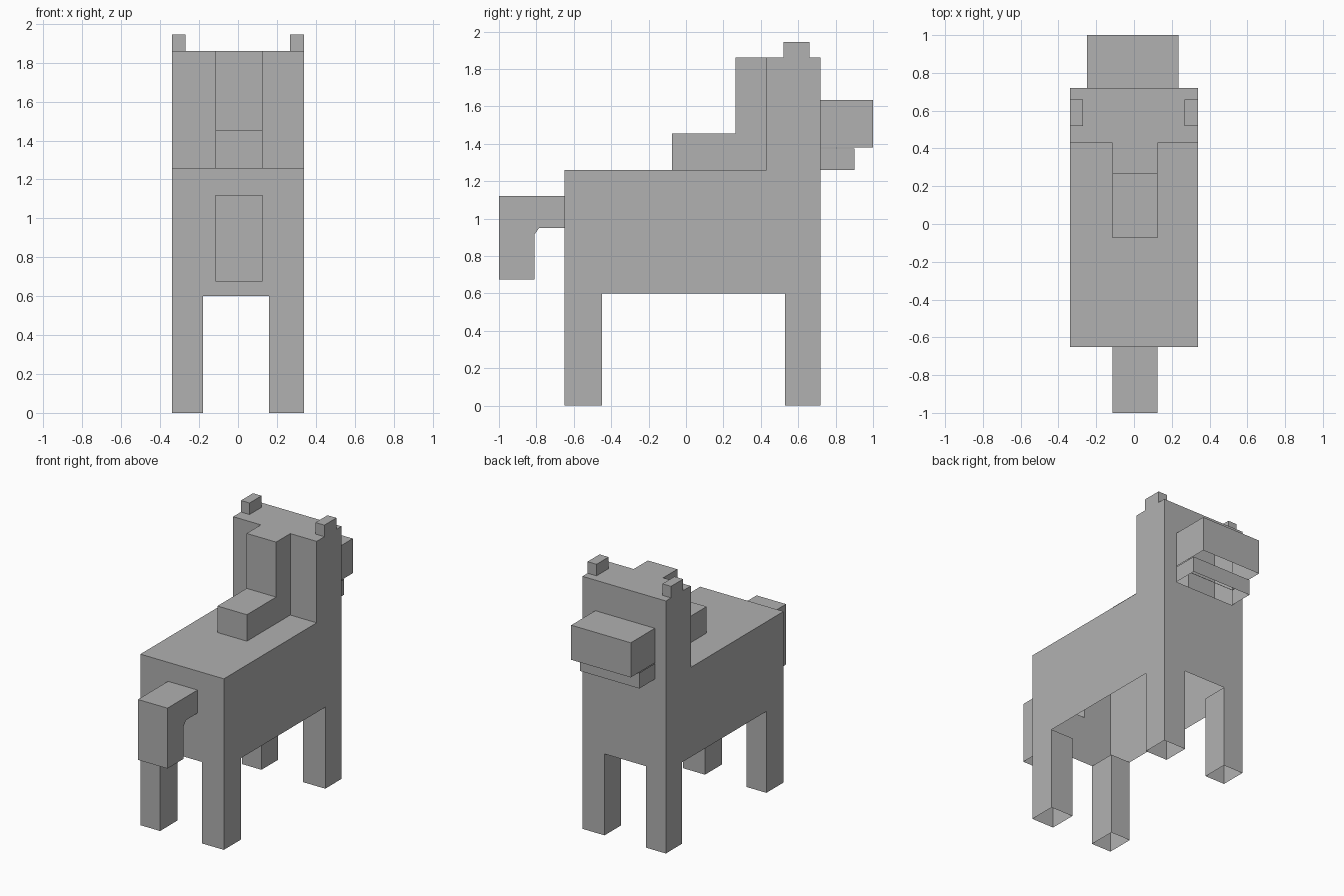
import bpy
import bmesh

cube = bpy.data.objects.get("Cube")
if cube:
    bpy.data.objects.remove(cube, do_unlink=True)

GREY = (0.44, 0.44, 0.44, 1.0)
grey = bpy.data.materials.new("plain grey")
grey.use_nodes = True
grey.diffuse_color = GREY
grey.node_tree.nodes["Principled BSDF"].inputs["Base Color"].default_value = GREY


def finish(name, bm):
    bmesh.ops.remove_doubles(bm, verts=bm.verts, dist=0.0001)
    mesh = bpy.data.meshes.new(name)
    bm.to_mesh(mesh)
    bm.free()
    mesh.materials.append(grey)
    obj = bpy.data.objects.new(name, mesh)
    bpy.context.collection.objects.link(obj)
    return obj


def add_side(bm, box, axis, end, holes):
    """One side of a box, with the outlines of other boxes left open in it."""
    u, v = (axis + 1) % 3, (axis + 2) % 3

    def cuts(a):
        lo, hi = box[a]
        return sorted({lo, hi} | {c for h in holes for c in h[a] if lo < c < hi})

    us, vs = cuts(u), cuts(v)
    for u0, u1 in zip(us, us[1:]):
        for v0, v1 in zip(vs, vs[1:]):
            cu, cv = (u0 + u1) / 2, (v0 + v1) / 2
            if any(h[u][0] < cu < h[u][1] and h[v][0] < cv < h[v][1] for h in holes):
                continue
            corners = []
            for a, b in ((u0, v0), (u1, v0), (u1, v1), (u0, v1)):
                co = [0.0, 0.0, 0.0]
                co[axis], co[u], co[v] = box[axis][end], a, b
                corners.append(bm.verts.new(co))
            bm.faces.new(corners if end else corners[::-1])


def shell(name, box, openings):
    """Hollow box; openings maps a side to the boxes that join it, None removes it."""
    bm = bmesh.new()
    for axis, letter in enumerate("xyz"):
        for end, sign in enumerate("-+"):
            holes = openings.get(sign + letter, [])
            if holes is not None:
                add_side(bm, box, axis, end, holes)
    return finish(name, bm)


# Boxes as x, y and z ranges
BODY_X, MANE_X = (-0.34, 0.34), (-0.115, 0.125)
TORSO = (BODY_X, (-0.65, 0.72), (0.6, 1.26))
HEAD = (BODY_X, (0.43, 0.72), (1.26, 1.86))
MANE = (MANE_X, (0.265, 0.43), (1.26, 1.86))
WITHERS = (MANE_X, (-0.075, 0.265), (1.26, 1.455))
MUZZLE = ((-0.25, 0.235), (0.72, 1.0), (1.38, 1.635))
JAW = ((-0.25, 0.235), (0.72, 0.9), (1.26, 1.375))
TAIL_ROOT = (MANE_X, (-0.81, -0.65), (0.95, 1.12))

# Torso and head
shell("torso", TORSO, {"-z": None, "+z": [HEAD, MANE, WITHERS], "-y": [TAIL_ROOT]})
shell("head", HEAD, {"-z": None, "-y": [MANE], "+y": [MUZZLE, JAW]})
shell("mane", MANE, {"-z": None, "+y": None, "-y": [WITHERS]})
shell("withers", WITHERS, {"-z": None, "+y": None})
shell("muzzle", MUZZLE, {"-z": None, "-y": None})
shell("jaw", JAW, {"-z": None, "+z": None, "-y": None})

# Legs and ears
for side, leg_x, ear_x in (("left", (0.16, 0.34), (0.267, 0.34)),
                           ("right", (-0.34, -0.18), (-0.34, -0.27))):
    for end, leg_y in (("front", (0.53, 0.72)), ("back", (-0.65, -0.45))):
        shell(f"{end}_leg_{side}", (leg_x, leg_y, (0.0, 0.6)), {"-z": None, "+z": None})
    shell(f"ear_{side}", (ear_x, (0.52, 0.66), (1.86, 1.945)), {"-z": None})

# Bent tail: side outline extruded across, open at the root and tip
outline = [(-0.65, 1.12), (-1.0, 1.12), (-1.0, 0.675), (-0.81, 0.675),
           (-0.81, 0.915), (-0.785, 0.95), (-0.65, 0.95)]
bm = bmesh.new()
right, left = ([bm.verts.new((x, y, z)) for y, z in outline] for x in MANE_X)
bm.faces.new(right)
bm.faces.new(left[::-1])
for i in range(len(outline) - 1):
    if outline[i][1] != 0.675 or outline[i + 1][1] != 0.675:
        bm.faces.new((right[i + 1], right[i], left[i], left[i + 1]))
bmesh.ops.recalc_face_normals(bm, faces=bm.faces)
finish("tail", bm)
